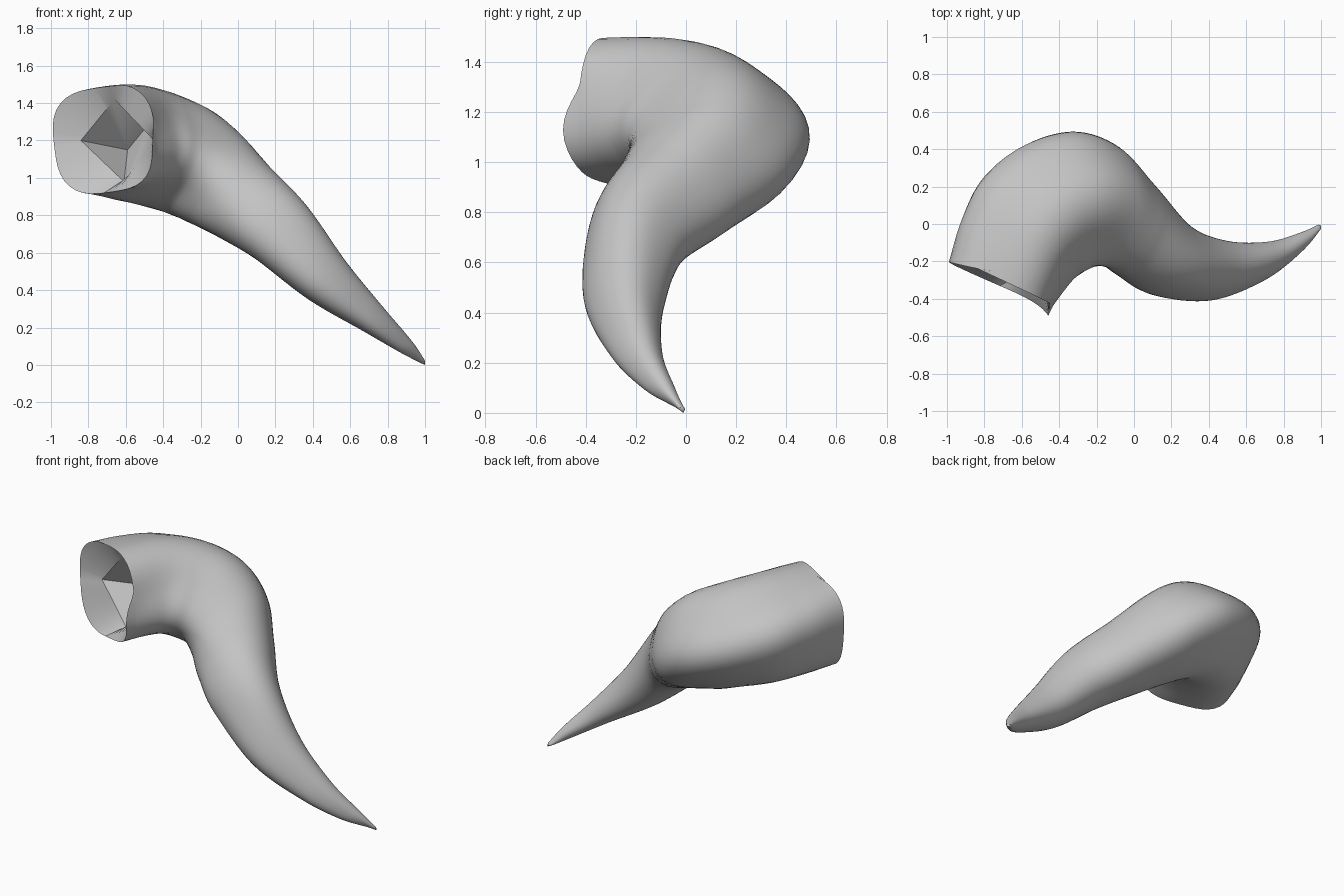
import bpy, bmesh, math
from mathutils import Vector

cube = bpy.data.objects.get("Cube")
if cube:
    bpy.data.objects.remove(cube)

SIDES, STEPS = 48, 8

# Stations along the horn: outer x, y, inner x, y, height of the middle,
# half height, roll of the ridges, blend from four ridges to three
stations = [Vector(s) for s in (
    (-1, -.2, -.43, -.45, 1.205, .3, .65, 0),
    (-.92, .03, -.375, -.36, 1.2, .3, .5, 0),
    (-.8, .24, -.32, -.28, 1.185, .3, .35, 0),
    (-.58, .405, -.265, -.235, 1.15, .295, .15, 0),
    (-.32, .475, -.215, -.21, 1.09, .285, 0, 0),
    (-.08, .4, -.16, -.225, .995, .265, -.25, .3),
    (.12, .2, -.08, -.28, .88, .235, -.5, .7),
    (.32, -.02, .1, -.375, .72, .2, -.65, 1),
    (.52, -.095, .4, -.405, .46, .145, -.7, 1),
    (.74, -.095, .68, -.305, .25, .085, -.7, 1),
    (.91, -.045, .86, -.17, .105, .045, -.7, 1),
    (.995, -.008, .972, -.035, .018, .016, -.7, 1))]


def sample(i, t):
    """Smooth spline through the stations: value and slope."""
    last = len(stations) - 1
    b, c = stations[i], stations[i + 1]
    a = stations[i - 1] if i else b * 2 - c
    d = stations[i + 2] if i + 2 <= last else c * 2 - b
    m, n = (c - a) / 2, (d - b) / 2
    k2, k3 = 3 * (c - b) - 2 * m - n, 2 * (b - c) + m + n
    return b + m * t + k2 * t * t + k3 * t ** 3, m + 2 * k2 * t + 3 * k3 * t * t


def ring_points(value, slope, rim=False):
    """Softly ridged oval spanning from the outer to the inner side."""
    ox, oy, ix, iy, z, h, roll, blend = value
    centre = Vector(((ox + ix) / 2, (oy + iy) / 2, z))
    half = Vector((ox - ix, oy - iy, 0)) / 2
    t = Vector(((slope[0] + slope[2]) / 2, (slope[1] + slope[3]) / 2,
                slope[4] * .75)).normalized()
    v = t.cross(half).normalized()
    pts = []
    for k in range(SIDES):
        th = math.tau * k / SIDES
        a = th - roll
        r = 1 + .055 * ((1 - blend) * math.cos(4 * a) + blend * math.cos(3 * a))
        p = centre + half * (r * math.cos(th)) + v * (h * r * math.sin(th))
        if rim:  # broken edge: a notch above, a lip on the inner side
            notch = max(0, math.cos(th - math.radians(115))) ** 2
            lip = max(0, math.cos(th - math.radians(190))) ** 6
            p += t * (.07 * notch - .05 * lip)
        pts.append(p)
    return pts


bm = bmesh.new()


def bridge(a, b):
    for k in range(SIDES):
        j = (k + 1) % SIDES
        bm.faces.new((a[k], a[j], b[j], b[k]))


# Outer skin
rings = []
for i in range(len(stations) - 1):
    for s in range(STEPS):
        pts = ring_points(*sample(i, s / STEPS), rim=not rings)
        rings.append([bm.verts.new(p) for p in pts])
rings.append([bm.verts.new(p) for p in ring_points(*sample(len(stations) - 2, 1))])
for a, b in zip(rings, rings[1:]):
    bridge(a, b)
tip = bm.verts.new((1, -.01, 0))
for k in range(SIDES):
    bm.faces.new((rings[-1][k], rings[-1][(k + 1) % SIDES], tip))

# Sunken mouth: the rim slopes in to a four-cornered hole
corners = [Vector(c) for c in ((-.84, -.19, 1.2), (-.66, -.22, 1.42),
                               (-.45, -.34, 1.2), (-.61, -.27, .98))]
quarter = SIDES // 4
hole = [bm.verts.new(corners[q].lerp(corners[(q + 1) % 4], s / quarter))
        for q in range(4) for s in range(quarter)]
bridge(hole, rings[0])

# Faceted pit inside the hole
low = bm.verts.new((-.59, .0, 1.15))
high = bm.verts.new((-.46, .02, 1.31))
for q, ends in enumerate(((high, low), (high,), (low, high), (low,))):
    edge = [hole[(q * quarter + s) % SIDES] for s in range(quarter + 1)]
    bm.faces.new(edge + list(ends))

bmesh.ops.recalc_face_normals(bm, faces=bm.faces)
mesh = bpy.data.meshes.new("horn")
bm.to_mesh(mesh)
bm.free()
horn = bpy.data.objects.new("horn", mesh)
bpy.context.collection.objects.link(horn)

# Plain grey material
grey = bpy.data.materials.new("plain grey")
grey.use_nodes = True
colour = (.55, .55, .55, 1)
grey.diffuse_color = colour
grey.node_tree.nodes["Principled BSDF"].inputs["Base Color"].default_value = colour
mesh.materials.append(grey)

bpy.context.view_layer.objects.active = horn
horn.select_set(True)
bpy.ops.object.shade_smooth_by_angle(angle=math.radians(35))
